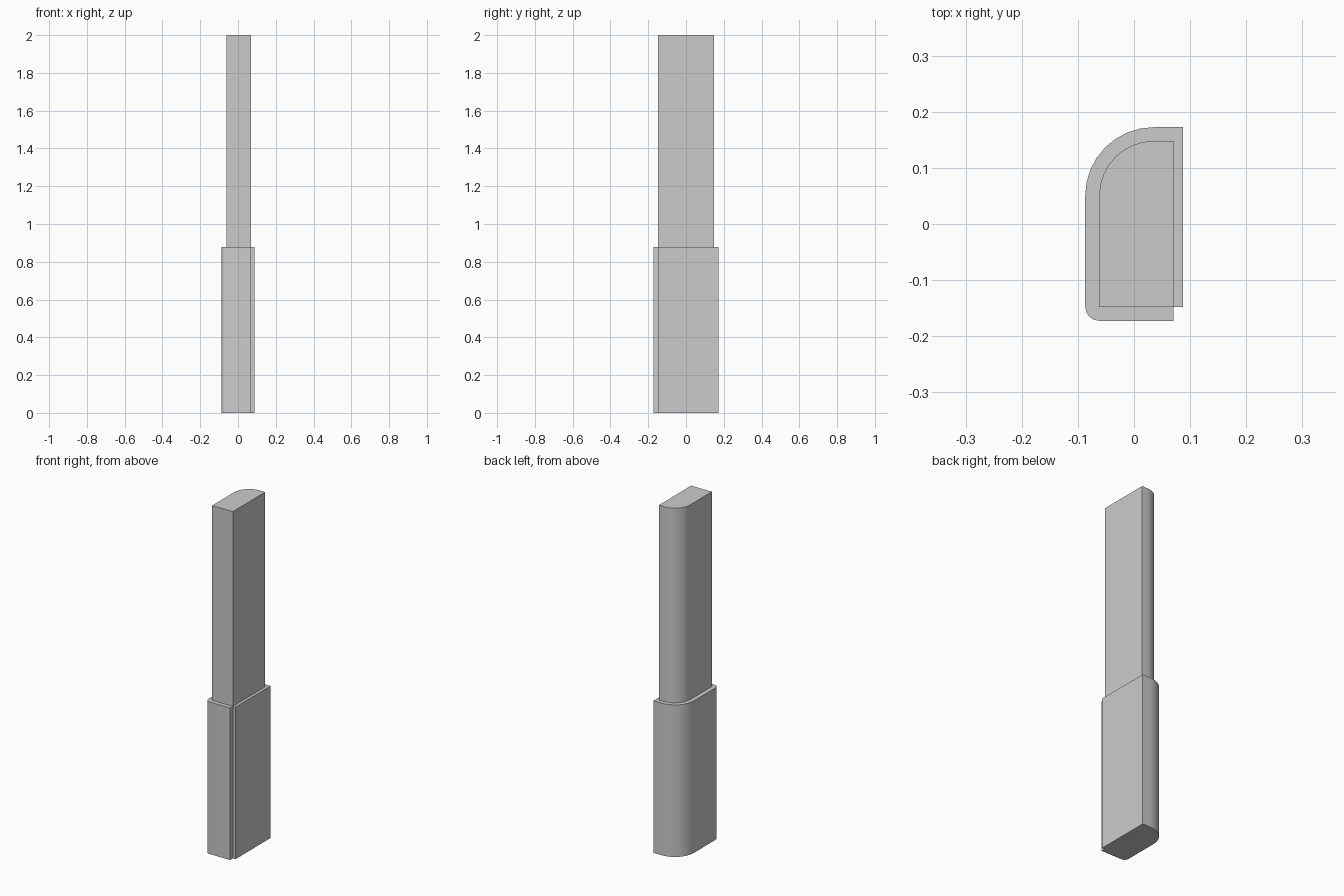
import bpy, bmesh, math

if "Cube" in bpy.data.objects:
    bpy.data.objects.remove(bpy.data.objects["Cube"])

STEP, TOP = 0.877, 2.0


def arc(cx, cy, rx, ry, start, end, n):
    angles = [math.radians(start + (end - start) * i / n) for i in range(n + 1)]
    return [(cx + rx * math.cos(a), cy + ry * math.sin(a)) for a in angles]


# Matching anticlockwise outlines: each sleeve point has a shaft partner
notch = (0.07, -0.1475)
heel = (-0.062, -0.1475)
outer = ([notch, (0.087, -0.1475), (0.087, 0.1725)]
         + arc(0.035, 0.05, 0.122, 0.1225, 90, 180, 8)
         + arc(heel[0], heel[1], 0.025, 0.025, 180, 270, 4)
         + [(0.07, -0.1725)])
inner = ([notch, notch, (0.07, 0.148)]
         + arc(0.035, 0.05, 0.097, 0.098, 90, 180, 8)
         + [heel] * 5 + [notch])


def build(name, rings, cap_first=False, cap_last=False):
    """Loft stacked (outline, height) rings, dropping collapsed edges."""
    bm = bmesh.new()
    found = {}

    def vert(p, z):
        key = (round(p[0], 5), round(p[1], 5), z)
        if key not in found:
            found[key] = bm.verts.new((p[0], p[1], z))
        return found[key]

    loops = [[vert(p, z) for p in pts] for pts, z in rings]
    for a, b in zip(loops, loops[1:]):
        for i in range(len(a)):
            j = (i + 1) % len(a)
            face = list(dict.fromkeys((a[i], a[j], b[j], b[i])))
            if len(face) > 2:
                bm.faces.new(face)
    if cap_first:
        bm.faces.new(list(dict.fromkeys(reversed(loops[0]))))
    if cap_last:
        bm.faces.new(list(dict.fromkeys(loops[-1])))
    mesh = bpy.data.meshes.new(name)
    bm.to_mesh(mesh)
    bm.free()
    obj = bpy.data.objects.new(name, mesh)
    bpy.context.collection.objects.link(obj)
    bpy.ops.object.select_all(action='DESELECT')
    obj.select_set(True)
    bpy.context.view_layer.objects.active = obj
    bpy.ops.object.shade_smooth_by_angle(angle=math.radians(30))
    return obj


# Wider lower sleeve with notched corner and narrow ledge
build("lower_sleeve", [(outer, 0.0), (outer, STEP), (inner, STEP)], cap_first=True)

# Upper shaft rising from the ledge
build("upper_shaft", [(inner, STEP), (inner, TOP)], cap_last=True)
